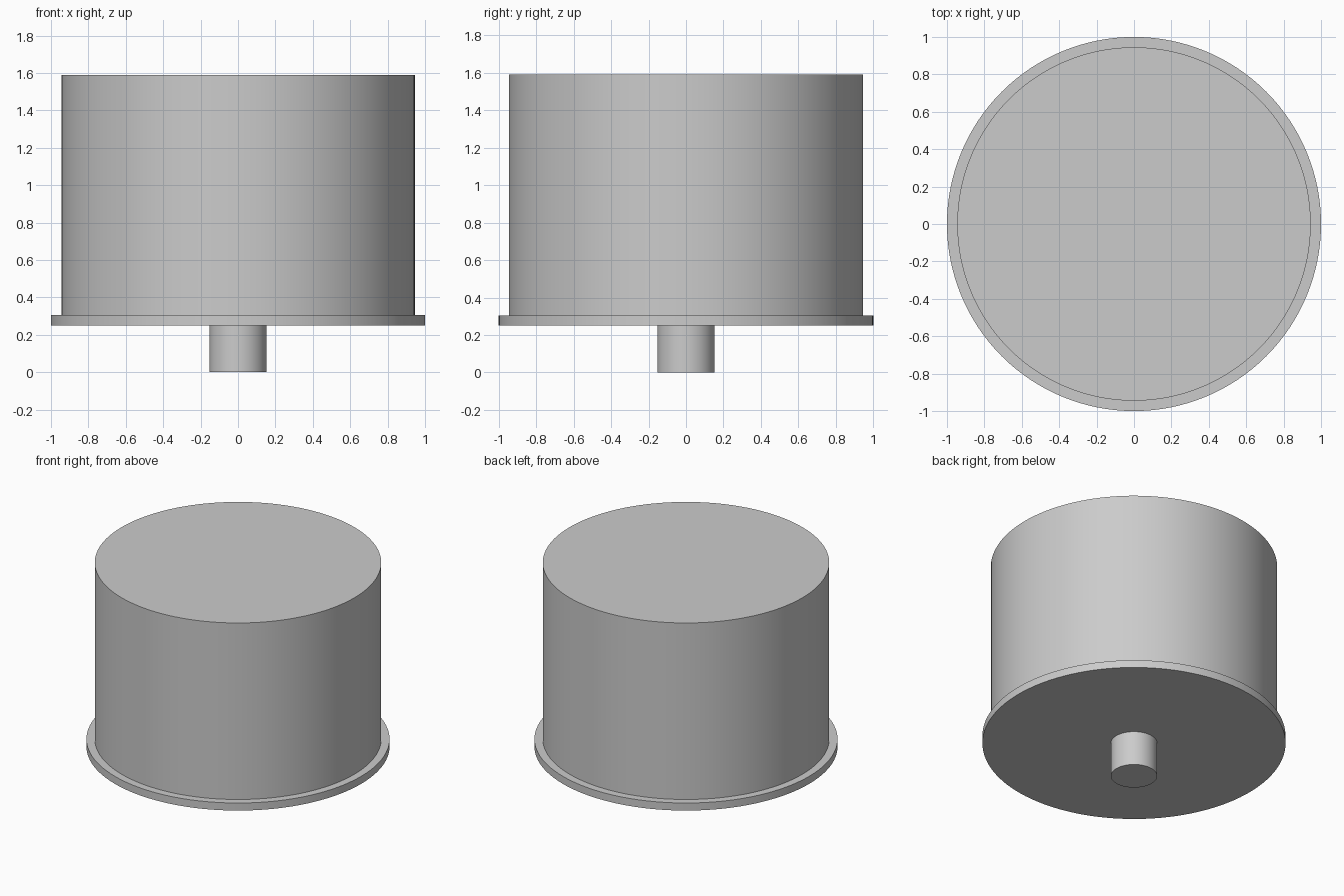
import bpy
import bmesh
import math

cube = bpy.data.objects.get("Cube")
if cube:
    bpy.data.objects.remove(cube, do_unlink=True)

# Single grey finish
grey = bpy.data.materials.new("light_grey")
grey.use_nodes = True
colour = (0.6, 0.6, 0.6, 1.0)
grey.diffuse_color = colour
grey.node_tree.nodes["Principled BSDF"].inputs["Base Color"].default_value = colour


def cylinder(name, radius, bottom, top, sides):
    """Closed upright cylinder between two heights, with sharp rims."""
    bm = bmesh.new()
    bmesh.ops.create_cone(bm, cap_ends=True, segments=sides, radius1=radius,
                          radius2=radius, depth=top - bottom)
    mesh = bpy.data.meshes.new(name)
    bm.to_mesh(mesh)
    bm.free()
    mesh.materials.append(grey)
    obj = bpy.data.objects.new(name, mesh)
    obj.location.z = (bottom + top) / 2
    bpy.context.collection.objects.link(obj)
    bpy.ops.object.select_all(action="DESELECT")
    obj.select_set(True)
    bpy.context.view_layer.objects.active = obj
    bpy.ops.object.shade_smooth_by_angle(angle=math.radians(30))
    return obj


# Drum body, wide flange below it, and the central stem
cylinder("drum_body", 0.945, 0.305, 1.59, 128)
cylinder("base_flange", 1.0, 0.25, 0.305, 128)
cylinder("bottom_stem", 0.153, 0.0, 0.25, 64)
